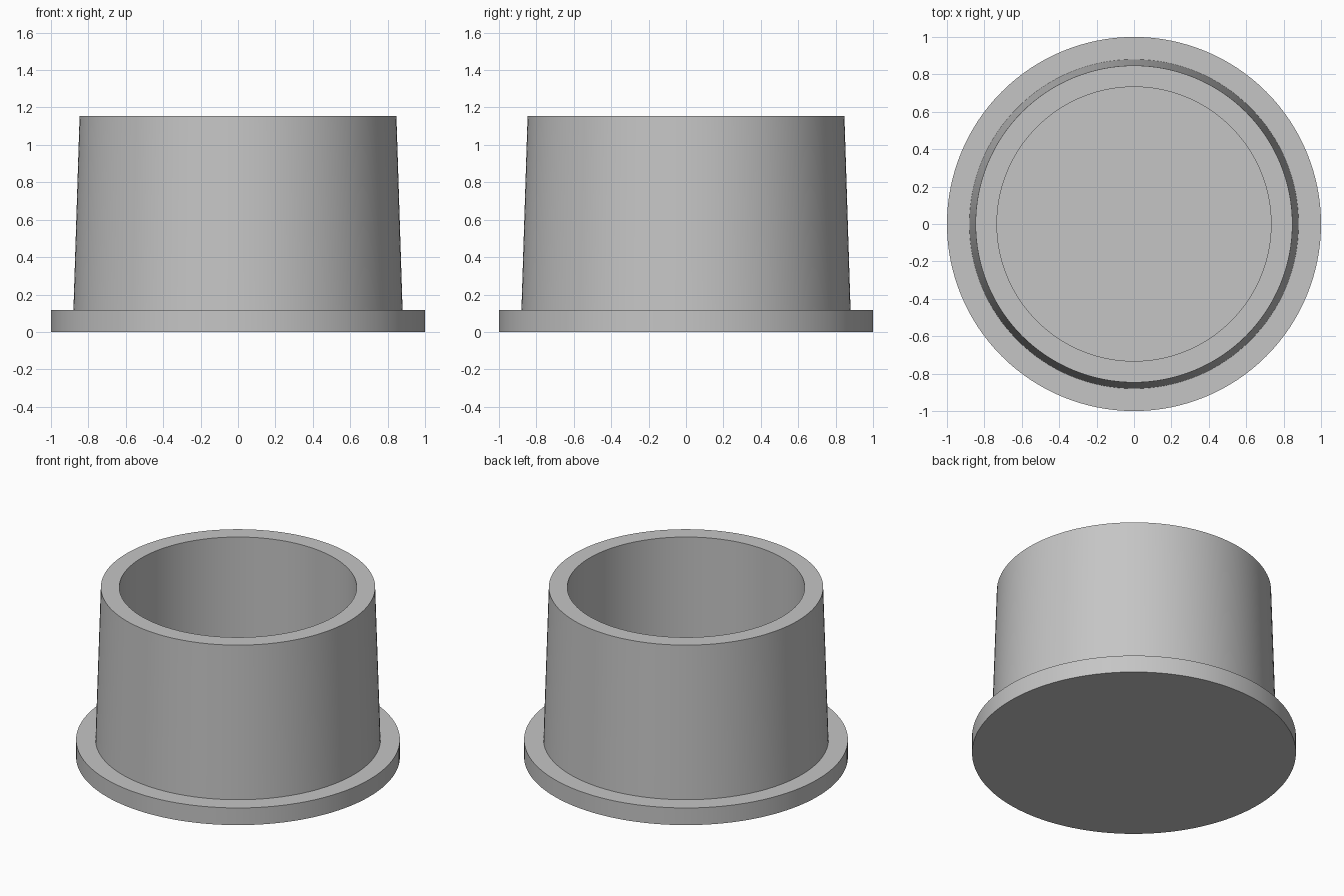
import bpy
import bmesh
import math
from mathutils import Matrix, Vector

SEGMENTS = 128

cube = bpy.data.objects.get("Cube")
if cube:
    bpy.data.objects.remove(cube, do_unlink=True)

# Single plain grey
grey = bpy.data.materials.new("plain_grey")
grey.use_nodes = True
colour = (0.56, 0.56, 0.56, 1)
grey.diffuse_color = colour
grey.node_tree.nodes["Principled BSDF"].inputs["Base Color"].default_value = colour


def lathe(name, profile, material):
    """Spin a (radius, height) profile around z; end points lie on the axis."""
    bm = bmesh.new()
    verts = [bm.verts.new((r, 0, z)) for r, z in profile]
    edges = [bm.edges.new(pair) for pair in zip(verts, verts[1:])]
    bmesh.ops.spin(bm, geom=verts + edges, cent=(0, 0, 0), axis=(0, 0, 1),
                   angle=math.tau, steps=SEGMENTS, use_merge=True)
    bmesh.ops.remove_doubles(bm, verts=bm.verts, dist=0.0001)
    bmesh.ops.recalc_face_normals(bm, faces=bm.faces)
    mesh = bpy.data.meshes.new(name)
    bm.to_mesh(mesh)
    bm.free()
    mesh.materials.append(material)
    obj = bpy.data.objects.new(name, mesh)
    bpy.context.collection.objects.link(obj)
    bpy.ops.object.select_all(action='DESELECT')
    obj.select_set(True)
    bpy.context.view_layer.objects.active = obj
    bpy.ops.object.shade_smooth_by_angle(angle=math.radians(30))
    return obj


# Closed flange, tapered outer wall, flat rim, straight bore and inner floor
lathe("flanged_cap", [
    (0, 0), (1, 0), (1, 0.117),
    (0.88, 0.117), (0.847, 1.155),
    (0.733, 1.155), (0.733, 0.117), (0, 0.117),
], grey)
